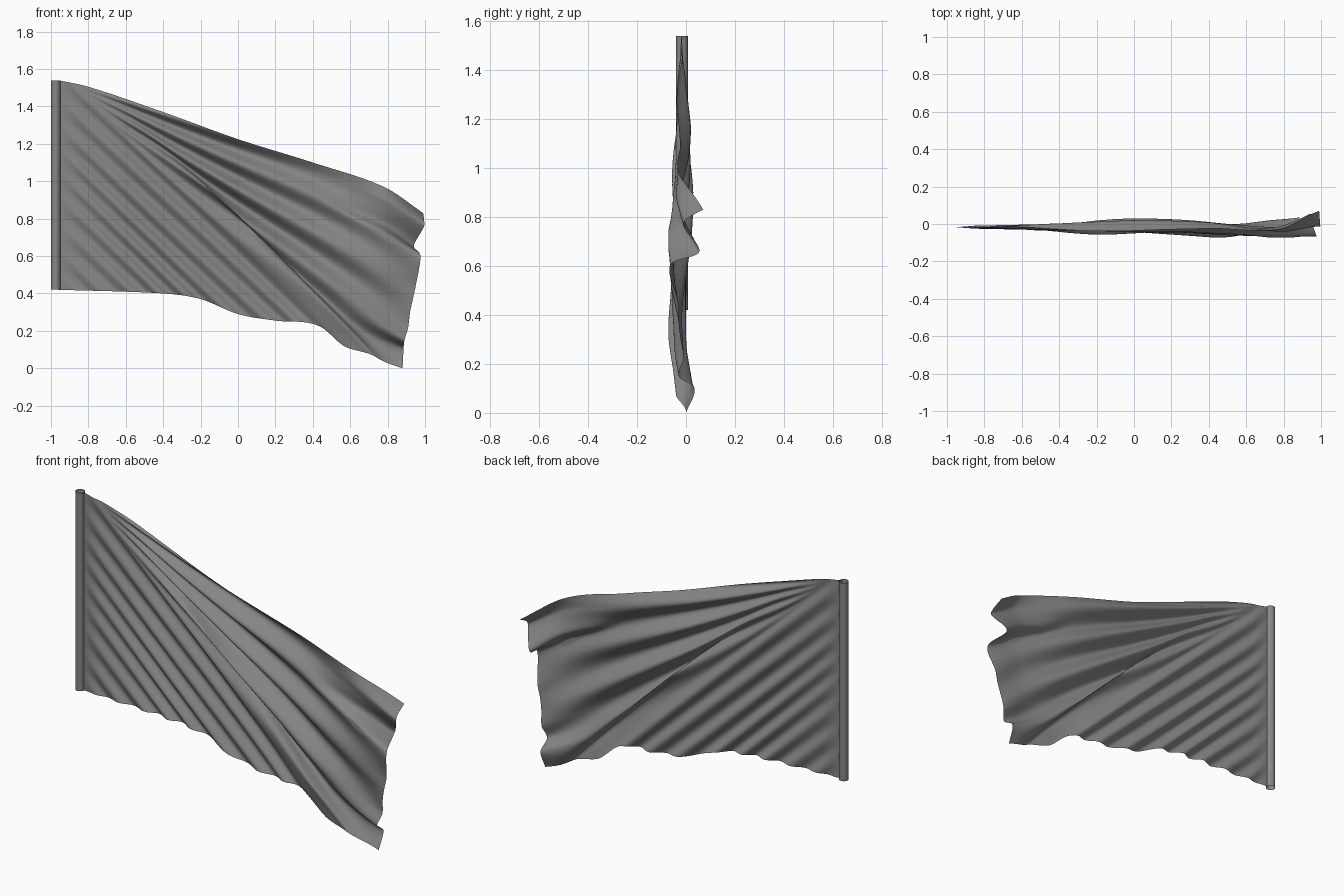
import bpy, bmesh, math
from mathutils import Vector

if "Cube" in bpy.data.objects:
    bpy.data.objects.remove(bpy.data.objects["Cube"])


def curve(keys, t):
    """Smooth curve through (t, x, y, z) keys."""
    n = len(keys)
    t = min(max(t, keys[0][0]), keys[-1][0])
    i = 0
    while i < n - 2 and t > keys[i + 1][0]:
        i += 1

    def pos(k):
        return Vector(keys[k][1:])

    def slope(k):
        a, b = max(k - 1, 0), min(k + 1, n - 1)
        return (pos(b) - pos(a)) / (keys[b][0] - keys[a][0])

    h = keys[i + 1][0] - keys[i][0]
    s = (t - keys[i][0]) / h
    return (pos(i) * (2*s**3 - 3*s**2 + 1) + slope(i) * h * (s**3 - 2*s**2 + s)
            + pos(i + 1) * (3*s**2 - 2*s**3) + slope(i + 1) * h * (s**3 - s**2))


def by_x(points):
    """Parametrise an edge by its x position."""
    x0, x1 = points[0][0], points[-1][0]
    return [((p[0] - x0) / (x1 - x0), *p) for p in points]


def step(a, b, t):
    t = min(max((t - a) / (b - a), 0), 1)
    return t * t * (3 - 2 * t)


# Cloth outline
top = by_x([(-.96, -.017, 1.54), (-.8, -.017, 1.505), (-.4, -.015, 1.37), (0, -.01, 1.225),
            (.4, -.01, 1.10), (.78, -.02, .97), (.99, .07, .83)])
bottom = by_x([(-.96, -.017, .42), (-.4, -.017, .40), (-.2, -.015, .37), (0, -.015, .29),
               (.2, -.02, .255), (.42, -.03, .23), (.58, -.02, .105), (.88, 0, 0)])
free_edge = [(0, .88, 0, 0), (.1, .885, .035, .1), (.17, .89, -.03, .15), (.24, .91, -.01, .22),
             (.31, .92, -.022, .3), (.38, .935, -.03, .37), (.45, .95, -.03, .44),
             (.62, .975, -.065, .6), (.75, .94, .048, .65), (.79, .95, .05, .68),
             (.87, .995, -.01, .76), (.91, .995, .0, .79), (1, .99, .07, .83)]
low_corner, high_corner = Vector((.88, 0, 0)), Vector((.99, .07, .83))


def cloth_point(u, v):
    # sheet between top and bottom edges, pulled to the folded free edge
    p = curve(bottom, u).lerp(curve(top, u), v)
    w = min(max(v - 2 * (1 - u) * v * (1 - v), 0), 1)
    p += (curve(free_edge, w) - low_corner.lerp(high_corner, w)) * u**6

    # diagonal folds: parallel low down, fanning out from the top pole corner
    d = max(p.x + .95, 0)
    diag = p.z + .95 * d
    q = diag - 1.54
    fade = 1 - u**6
    amp = min(.02 * d + .006 * min(d / .1, 1), .015)
    low = amp * math.sin(2 * math.pi * (-q / .135 + .08 * math.sin(8 * q + 2 * d)))
    fan = q / max(d, .06)
    high = -min(.034 * d, .032) * step(.0, .45, d) * math.sin(2 * math.pi * (fan / .15 + .1 * math.sin(3 * d)))
    high += .012 * step(.3, .9, d) * math.exp(-((fan - .27) / .05)**2)
    k = step(0, .1, q)
    p.y += fade * (low * (1 - k) + high * k)

    # main overlapping crease and the short one near the free edge
    g = math.exp(-((diag - 1.67 + .03 * d) / .055)**2) * step(.2, 1.1, d) * fade
    p += Vector((.034, -.033, .032)) * g
    h = math.exp(-((p.z - .88 + .4 * (p.x - .55)) / .04)**2) * step(.4, .65, p.x) * (1 - u**10)
    p += Vector((0, .02, -.015)) * h
    p.y = min(max(p.y, -.072), .072)
    return p


dark = bpy.data.materials.new("dark_grey")
dark.diffuse_color = (.24, .24, .24, 1)
dark.use_nodes = True
dark.node_tree.nodes["Principled BSDF"].inputs["Base Color"].default_value = dark.diffuse_color

# Flag cloth
NU, NV = 200, 140
bm = bmesh.new()
grid = [[bm.verts.new(cloth_point(i / NU, j / NV)) for j in range(NV + 1)] for i in range(NU + 1)]
for i in range(NU):
    for j in range(NV):
        f = bm.faces.new((grid[i][j], grid[i+1][j], grid[i+1][j+1], grid[i][j+1]))
        f.smooth = True
mesh = bpy.data.meshes.new("flag_cloth")
bm.to_mesh(mesh)
bm.free()
mesh.materials.append(dark)
bpy.context.collection.objects.link(bpy.data.objects.new("flag_cloth", mesh))

# Pole sleeve, an open tube
bpy.ops.mesh.primitive_cylinder_add(vertices=32, radius=.025, depth=1.12, end_fill_type='NOTHING',
                                    location=(-.975, -.0165, .98))
pole = bpy.context.object
pole.name = "pole_sleeve"
pole.data.materials.append(dark)
bpy.ops.object.shade_smooth_by_angle(angle=math.radians(40))
